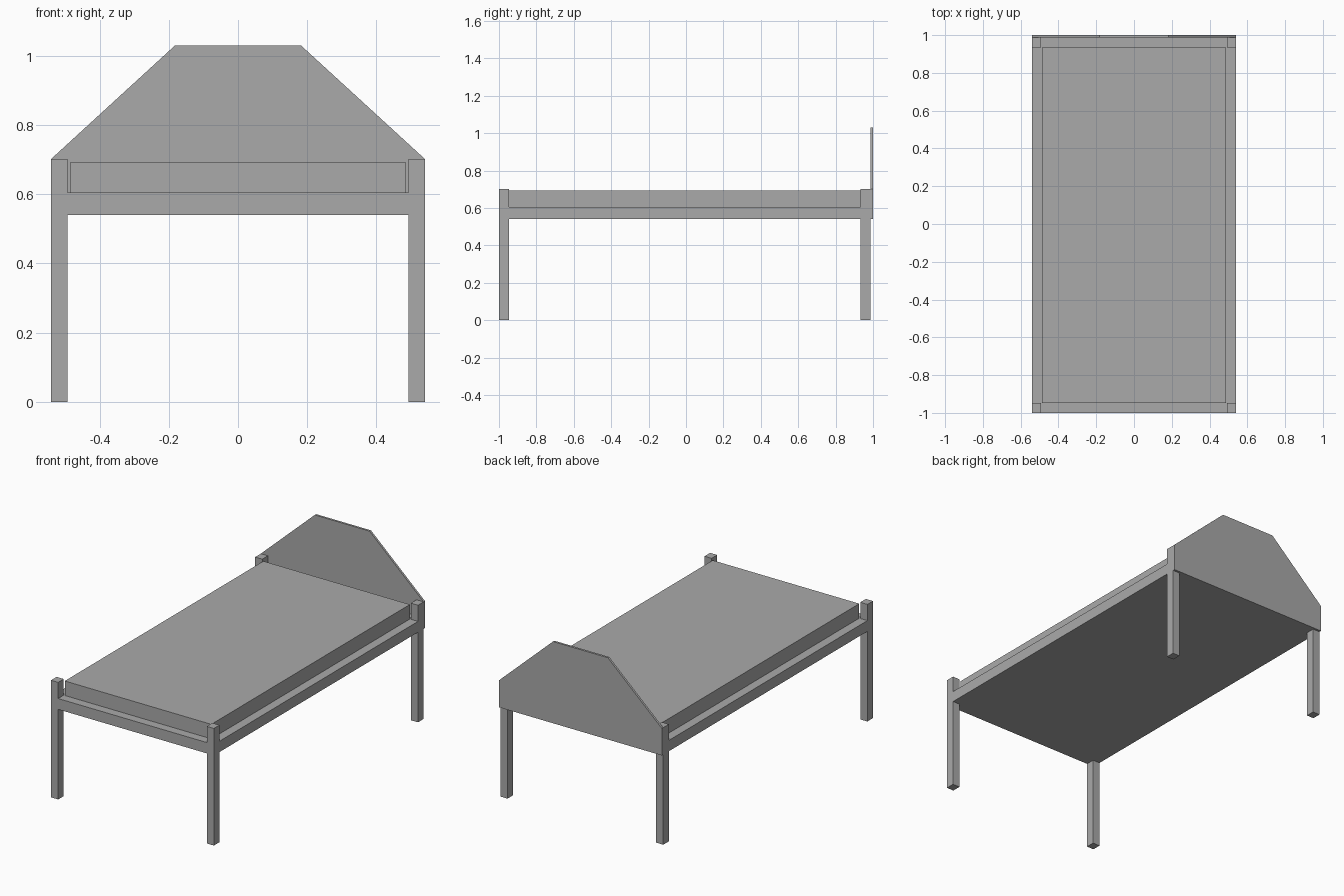
import bpy
import bmesh

cube = bpy.data.objects.get("Cube")
if cube:
    bpy.data.objects.remove(cube, do_unlink=True)

# Single plain grey finish
GREY = (0.4, 0.4, 0.4, 1.0)
grey = bpy.data.materials.new("plain_grey")
grey.use_nodes = True
grey.diffuse_color = GREY
grey.node_tree.nodes["Principled BSDF"].inputs["Base Color"].default_value = GREY


def prism(name, outline, y0, y1):
    """Extrude an (x, z) outline from y0 to y1."""
    bm = bmesh.new()
    face = bm.faces.new([bm.verts.new((x, y0, z)) for x, z in outline])
    extruded = bmesh.ops.extrude_face_region(bm, geom=[face])["geom"]
    verts = [v for v in extruded if isinstance(v, bmesh.types.BMVert)]
    bmesh.ops.translate(bm, verts=verts, vec=(0, y1 - y0, 0))
    bmesh.ops.recalc_face_normals(bm, faces=bm.faces)
    mesh = bpy.data.meshes.new(name)
    bm.to_mesh(mesh)
    bm.free()
    mesh.materials.append(grey)
    obj = bpy.data.objects.new(name, mesh)
    bpy.context.collection.objects.link(obj)
    return obj


def box(name, x0, x1, y0, y1, z0, z1):
    return prism(name, [(x0, z0), (x1, z0), (x1, z1), (x0, z1)], y0, y1)


HALF_W = 0.54        # outer half width
INNER_W = 0.493      # inner face of the posts
FRONT, BACK = -1.0, 0.987
POST = 0.053         # post depth
BASE, DECK, POST_TOP = 0.54, 0.605, 0.702

# Four corner posts
for side, sign in (("left", 1), ("right", -1)):
    x0, x1 = sorted((sign * INNER_W, sign * HALF_W))
    box(f"front_{side}_post", x0, x1, FRONT, FRONT + POST, 0, POST_TOP)
    box(f"back_{side}_post", x0, x1, BACK - POST, BACK, 0, POST_TOP)

# Solid bed base, notched around the posts
box("bed_base", -INNER_W, INNER_W, FRONT, BACK, BASE, DECK)
for side, sign in (("left", 1), ("right", -1)):
    x0, x1 = sorted((sign * INNER_W, sign * HALF_W))
    box(f"{side}_rail", x0, x1, FRONT + POST, BACK - POST, BASE, DECK)

# Mattress
box("mattress", -0.486, 0.486, FRONT + POST, BACK - POST, DECK, 0.692)

# Thin headboard with sloped shoulders
headboard = [(-HALF_W, BASE), (HALF_W, BASE), (HALF_W, POST_TOP),
             (0.182, 1.03), (-0.182, 1.03), (-HALF_W, POST_TOP)]
prism("headboard", headboard, BACK, 1.0)
